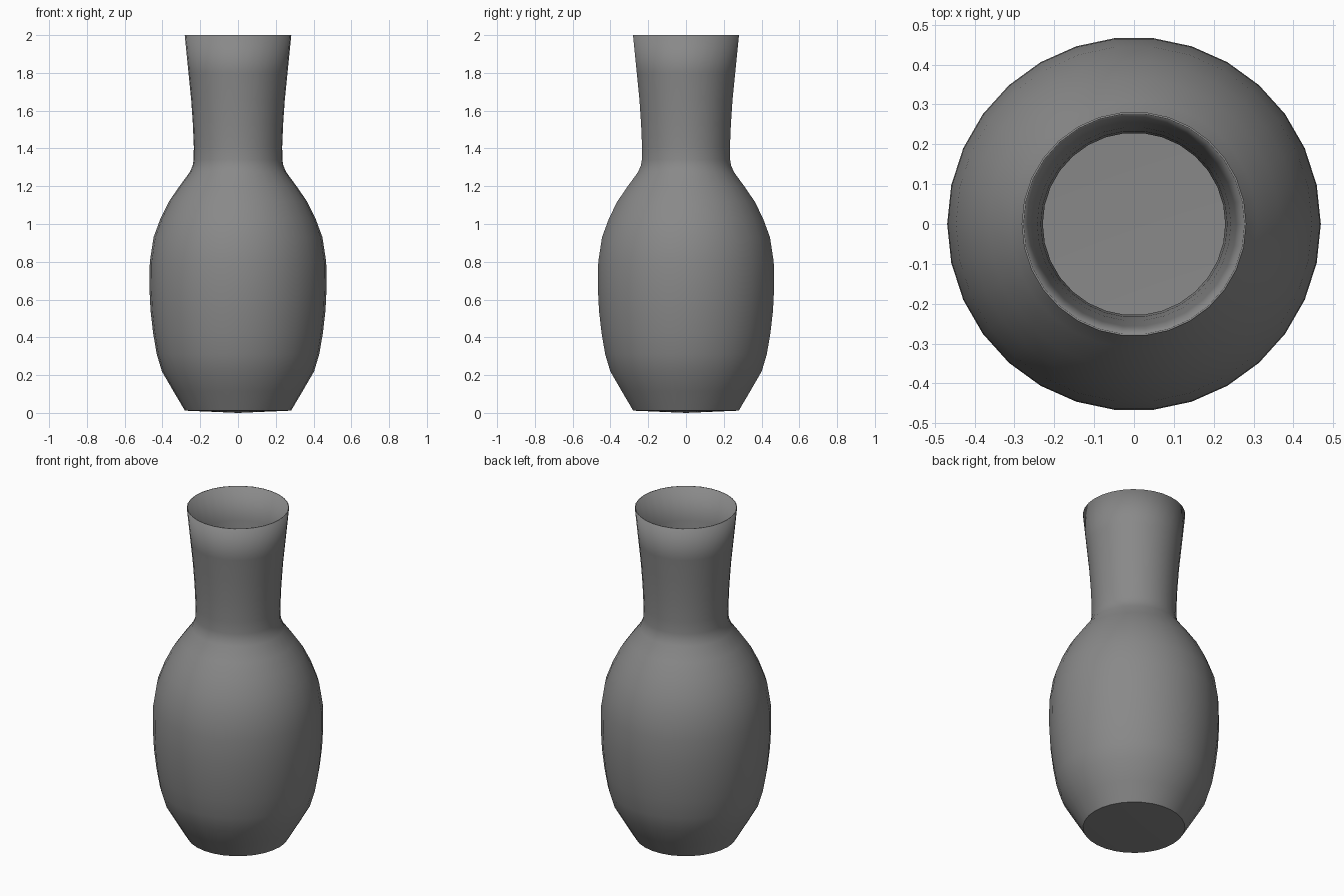
import bpy, bmesh, math

if "Cube" in bpy.data.objects:
    bpy.data.objects.remove(bpy.data.objects["Cube"])

SIDES = 30

# Outer profile of the vase: (radius, height), from base edge to open rim
profile = [
    (0.281, 0.012), (0.342, 0.115), (0.403, 0.22), (0.43, 0.31),
    (0.449, 0.42), (0.463, 0.54), (0.469, 0.66), (0.467, 0.80),
    (0.447, 0.93), (0.41, 1.03), (0.365, 1.12), (0.31, 1.20),
    (0.255, 1.275), (0.24, 1.31), (0.235, 1.34), (0.234, 1.41),
    (0.239, 1.53), (0.248, 1.66), (0.262, 1.80), (0.282, 2.00),
]

bm = bmesh.new()


def ring(r, z):
    return [bm.verts.new((r * math.cos(2 * math.pi * i / SIDES),
                          r * math.sin(2 * math.pi * i / SIDES), z))
            for i in range(SIDES)]


# Thin revolved wall
rings = [ring(r, z) for r, z in profile]
for low, high in zip(rings, rings[1:]):
    for i in range(SIDES):
        j = (i + 1) % SIDES
        bm.faces.new((low[i], low[j], high[j], high[i]))

# Floor: shallow fan dipping to the ground at its centre
centre = bm.verts.new((0, 0, 0))
for i in range(SIDES):
    bm.faces.new((centre, rings[0][(i + 1) % SIDES], rings[0][i]))

mesh = bpy.data.meshes.new("vase")
bm.to_mesh(mesh)
bm.free()
vase = bpy.data.objects.new("vase", mesh)
bpy.context.collection.objects.link(vase)

# Dark grey glaze
glaze = bpy.data.materials.new("dark_grey")
glaze.diffuse_color = (0.25, 0.25, 0.25, 1)
glaze.use_nodes = True
glaze.node_tree.nodes["Principled BSDF"].inputs["Base Color"].default_value = glaze.diffuse_color
mesh.materials.append(glaze)

# Smooth body, crisp base edge
bpy.context.view_layer.objects.active = vase
vase.select_set(True)
bpy.ops.object.shade_smooth_by_angle(angle=math.radians(40))

# Thin wall thickness, grown inward
wall = vase.modifiers.new("wall", 'SOLIDIFY')
wall.thickness = 0.005
wall.offset = -1
